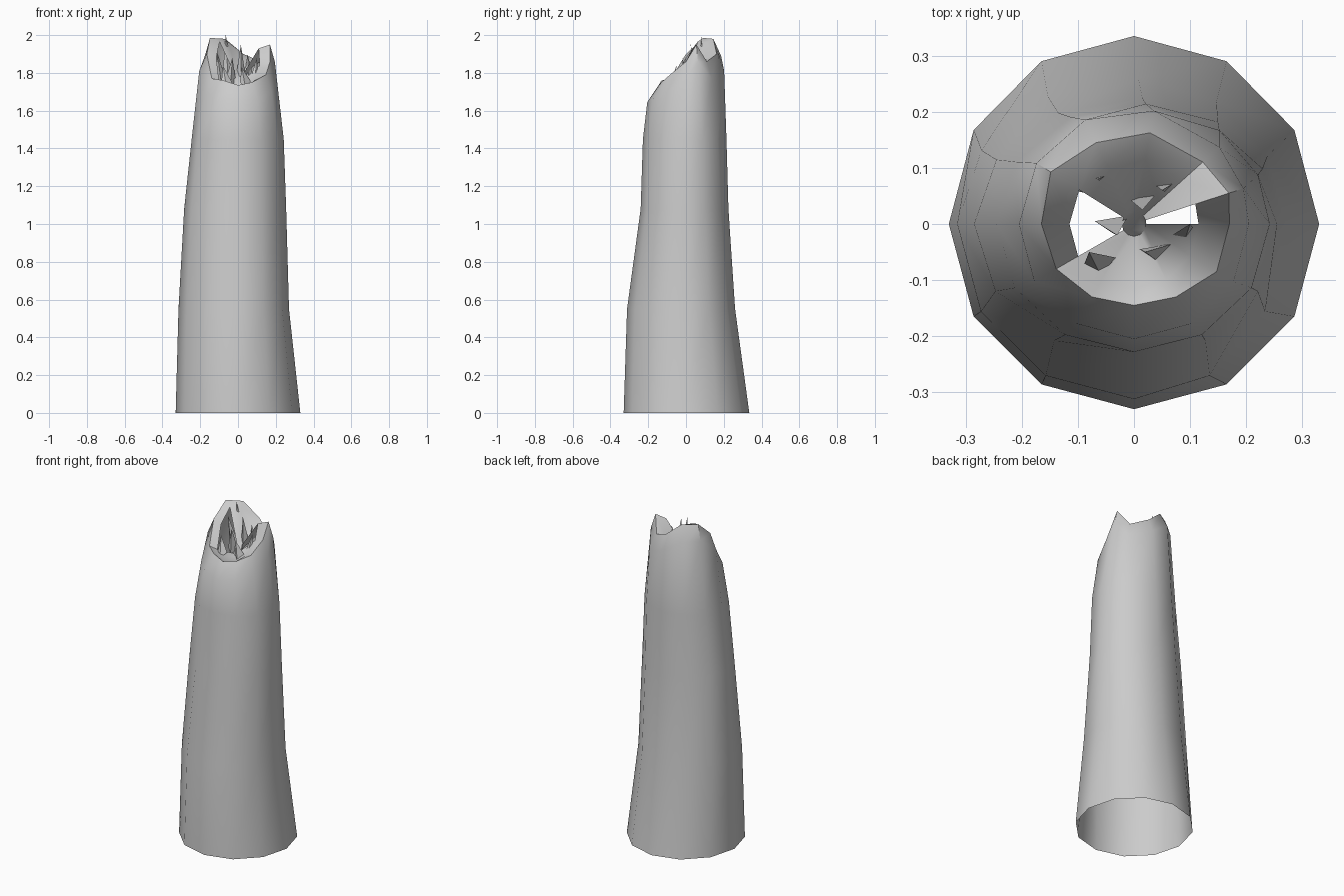
import bpy, bmesh
from math import sin, cos, radians

if "Cube" in bpy.data.objects:
    bpy.data.objects.remove(bpy.data.objects["Cube"])


def finish(name, bm, angle):
    bmesh.ops.recalc_face_normals(bm, faces=bm.faces)
    me = bpy.data.meshes.new(name)
    bm.to_mesh(me)
    bm.free()
    ob = bpy.data.objects.new(name, me)
    bpy.context.collection.objects.link(ob)
    bpy.ops.object.select_all(action='DESELECT')
    bpy.context.view_layer.objects.active = ob
    ob.select_set(True)
    bpy.ops.object.shade_smooth_by_angle(angle=radians(angle))
    return ob


# Trunk: (z, left, right, front, back) extents of each 12-sided ring
RINGS = [(0, .33, .33, .33, .335), (.55, .315, .27, .312, .26),
         (1.08, .285, .255, .24, .225), (1.45, .245, .242, .228, .215)]
# Broken rim: (angle, crest height, crest radius)
RIM = [(0, 1.86, .17), (18, 1.95, .178), (42, 1.86, .165), (80, 1.90, .165),
       (115, 1.98, .16), (148, 1.985, .175), (180, 1.90, .165), (210, 1.77, .16),
       (240, 1.76, .15), (270, 1.735, .145), (300, 1.75, .15), (330, 1.79, .17)]

bm = bmesh.new()
loops = []
for i, (z, l, r, f, b) in enumerate(RINGS):
    loop = []
    for k in range(12):
        a = radians(k * 30 + (RIM[k][0] - k * 30) * i / 6)
        c, s = cos(a), sin(a)
        loop.append(bm.verts.new((c * (r if c > 0 else l), s * (b if s > 0 else f), z)))
    loops.append(loop)


def rim_loop(radius, height):
    loop = []
    for a, z, r in RIM:
        c, s = cos(radians(a)), sin(radians(a))
        rr = radius(r)
        loop.append(bm.verts.new((c * rr, s * rr, height(z))))
    loops.append(loop)


# Shoulder, crest, inner lip, and torn core that falls away to the middle
rim_loop(lambda r: .205, lambda z: z - .09)
rim_loop(lambda r: r, lambda z: z)
rim_loop(lambda r: .115, lambda z: z - .02)
rim_loop(lambda r: .022, lambda z: 1.72 + (z - 1.74) * .3)
HOLES = {0, 5, 6}
for j, (a, b) in enumerate(zip(loops, loops[1:])):
    for k in range(12):
        if j == len(loops) - 2 and k in HOLES:
            continue
        n = (k + 1) % 12
        bm.faces.new((a[k], a[n], b[n], b[k]))
bm.faces.new(loops[-1])
finish("broken_trunk", bm, 50)

# Splinters: thin three-sided spikes (base x, base y, tip x, tip y, tip z, half width)
SPIKES = [(-.05, .09, -.065, .08, 2.0, .035), (.015, .05, .015, .025, 1.95, .03),
          (-.04, .005, -.03, -.02, 1.88, .03), (.06, .075, .05, .06, 1.90, .03),
          (-.085, .075, -.11, .06, 1.91, .025), (.085, -.025, .10, .0, 1.88, .025),
          (.04, -.045, .02, -.05, 1.83, .03), (-.06, -.07, -.08, -.05, 1.84, .028)]
bm = bmesh.new()
for x, y, tx, ty, tz, w in SPIKES:
    base = [bm.verts.new(p) for p in ((x - w, y, 1.75), (x + w, y + .01, 1.75),
                                      (x, y - .02, 1.72))]
    tip = bm.verts.new((tx, ty, tz))
    for k in range(3):
        bm.faces.new((base[k], base[(k + 1) % 3], tip))
finish("splinters", bm, 30)
